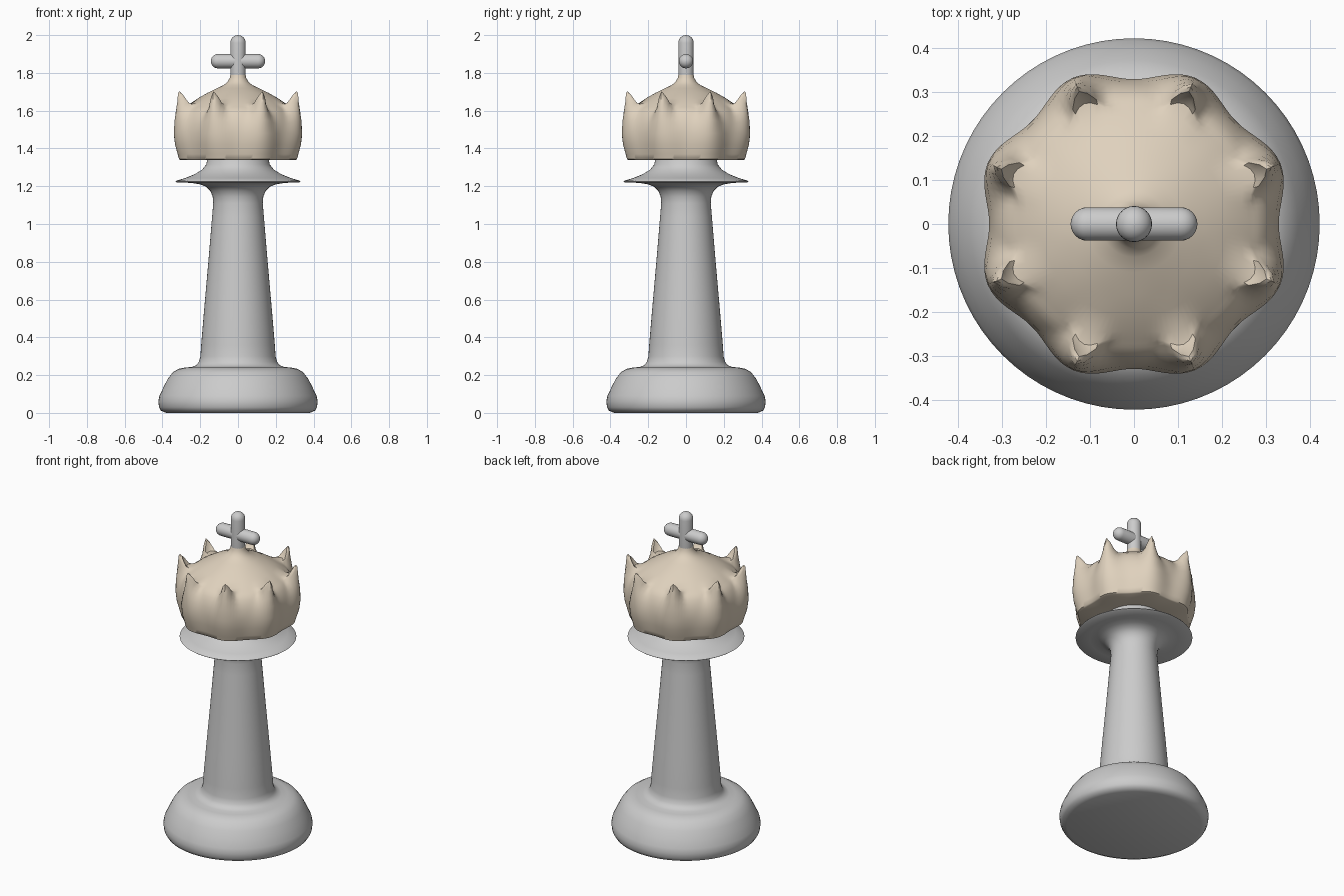
import bpy, bmesh, math


def lathe(name, rings, segs, radius_height):
    """Skin rings around z; radius_height(ring, angle) gives (r, z)."""
    bm = bmesh.new()
    loops = []
    for ring in rings:
        loop = []
        for i in range(segs):
            a = 2 * math.pi * i / segs
            r, z = radius_height(ring, a)
            loop.append(bm.verts.new((r * math.cos(a), r * math.sin(a), z)))
        loops.append(loop)
    for lo, hi in zip(loops, loops[1:]):
        for i in range(segs):
            j = (i + 1) % segs
            bm.faces.new((lo[i], lo[j], hi[j], hi[i]))
    bm.faces.new(loops[0][::-1])
    bm.faces.new(loops[-1])
    bmesh.ops.recalc_face_normals(bm, faces=bm.faces)
    mesh = bpy.data.meshes.new(name)
    bm.to_mesh(mesh)
    bm.free()
    obj = bpy.data.objects.new(name, mesh)
    bpy.context.collection.objects.link(obj)
    bpy.ops.object.select_all(action='DESELECT')
    obj.select_set(True)
    bpy.context.view_layer.objects.active = obj
    bpy.ops.object.shade_smooth_by_angle(angle=math.radians(50))
    return obj


def plain(ring, angle):
    return ring


def capsule(r, z0, z1, n=6):
    """Profile of a rod with two hemispherical ends."""
    arc = [math.pi / 2 * (k + 0.15) / (n + 0.15) for k in range(n + 1)]
    low = [(r * math.sin(a), z0 + r - r * math.cos(a)) for a in arc]
    return low + [(x, z1 + z0 - z) for x, z in reversed(low)]


# Base, tapered shaft, collar and neck in one turned profile
body = [(0.38, 0.0), (0.408, 0.012), (0.418, 0.03), (0.422, 0.06), (0.416, 0.09),
        (0.395, 0.135), (0.372, 0.18), (0.345, 0.215), (0.315, 0.233),
        (0.28, 0.24), (0.245, 0.243), (0.222, 0.252), (0.207, 0.27),
        (0.199, 0.30), (0.195, 0.36), (0.179, 0.55), (0.157, 0.80),
        (0.137, 1.04), (0.131, 1.11), (0.134, 1.145), (0.146, 1.175),
        (0.168, 1.197), (0.20, 1.21), (0.25, 1.218), (0.325, 1.22),
        (0.33, 1.224), (0.325, 1.23), (0.28, 1.243), (0.23, 1.263),
        (0.19, 1.288), (0.168, 1.315), (0.16, 1.36)]
lathe("body", body, 72, plain)

# Crown: each ring blends a valley (r, z) into a spike (r, z) with a sharpness
crown_rings = [
    ((0.16, 1.345), (0.16, 1.345), 1),
    ((0.30, 1.338), (0.315, 1.338), 1),
    ((0.308, 1.343), (0.328, 1.343), 1),
    ((0.314, 1.37), (0.336, 1.37), 1),
    ((0.325, 1.42), (0.352, 1.42), 1),
    ((0.329, 1.48), (0.360, 1.48), 1),
    ((0.324, 1.53), (0.358, 1.55), 1.5),
    ((0.314, 1.565), (0.353, 1.60), 2.5),
    ((0.303, 1.588), (0.348, 1.645), 4),
    ((0.295, 1.60), (0.344, 1.69), 6),
    ((0.288, 1.608), (0.337, 1.703), 7),
    ((0.281, 1.615), (0.326, 1.695), 7),
    ((0.272, 1.622), (0.314, 1.66), 5),
    ((0.262, 1.63), (0.296, 1.637), 3),
    ((0.245, 1.643), (0.262, 1.638), 2),
    ((0.21, 1.667), (0.21, 1.665), 1),
    ((0.16, 1.695), (0.16, 1.695), 1),
    ((0.11, 1.719), (0.11, 1.719), 1),
    ((0.075, 1.736), (0.075, 1.736), 1),
    ((0.055, 1.753), (0.055, 1.753), 1),
    ((0.043, 1.775), (0.043, 1.775), 1),
    ((0.039, 1.80), (0.039, 1.80), 1),
]


def spiked(ring, angle):
    (r0, z0), (r1, z1), sharp = ring
    w = (0.5 - 0.5 * math.cos(8 * angle)) ** sharp
    return r0 + (r1 - r0) * w, z0 + (z1 - z0) * w


crown = lathe("crown", crown_rings, 128, spiked)
tan = bpy.data.materials.new("tan")
tan.diffuse_color = (0.74, 0.64, 0.51, 1)
crown.data.materials.append(tan)

# Cross on top
lathe("cross_post", capsule(0.041, 1.70, 2.0), 32, plain)
arm = lathe("cross_arm", capsule(0.038, -0.144, 0.144), 32, plain)
arm.rotation_euler = (0, math.pi / 2, 0)
arm.location = (0, 0, 1.862)
